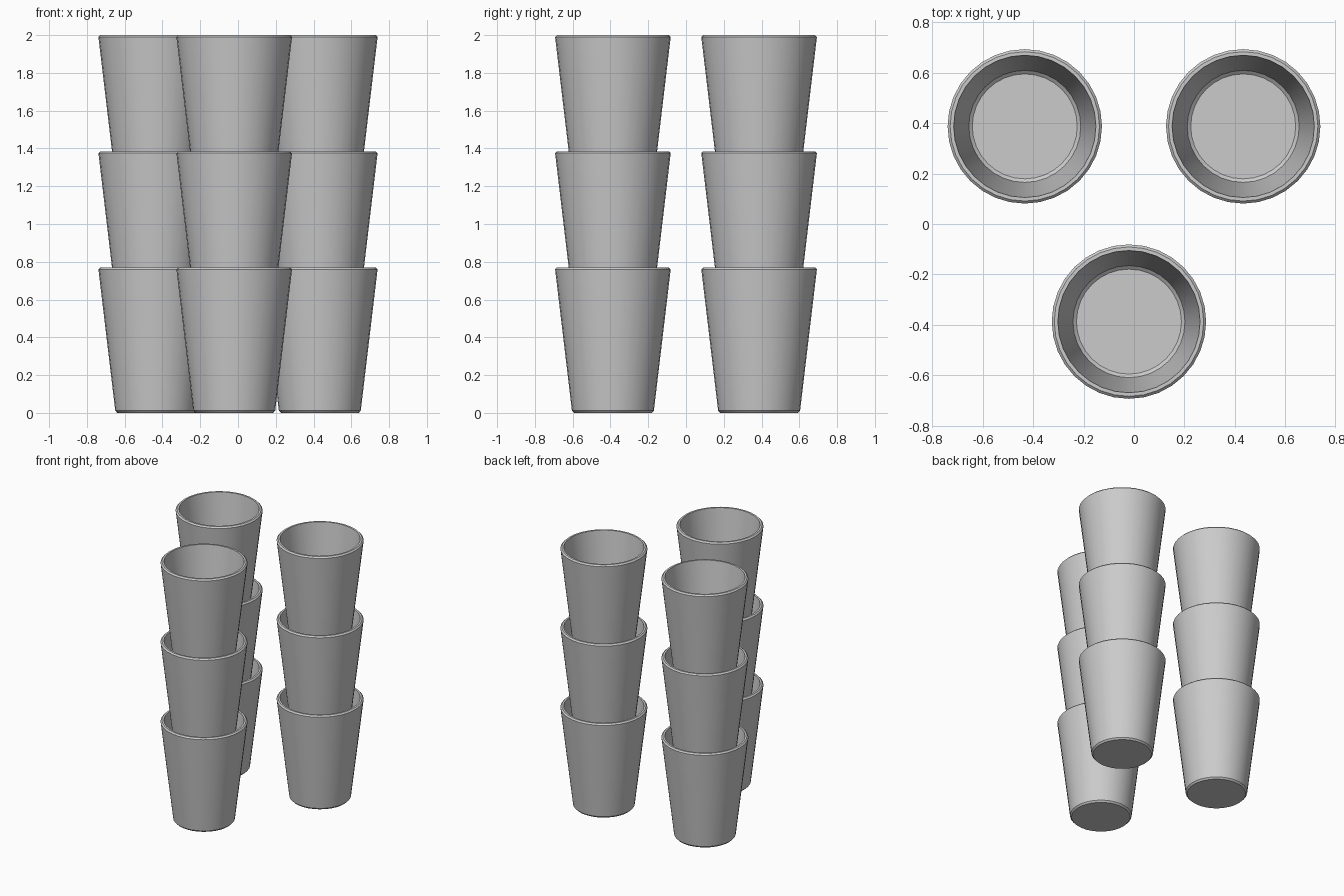
import bpy, bmesh, math

if "Cube" in bpy.data.objects:
    bpy.data.objects.remove(bpy.data.objects["Cube"])

SIDES = 32
PITCH = 0.615
# Cup cross-section: (radius, height), from outer base centre to inner floor centre
PROFILE = [(0, 0), (0.206, 0), (0.217, 0.012), (0.306, 0.760), (0.296, 0.770),
           (0.282, 0.770), (0.222, 0.262), (0.208, 0.250), (0, 0.250)]


def cup_mesh():
    """Lathe the profile into one closed cup."""
    bm = bmesh.new()
    verts = [bm.verts.new((r, 0, z)) for r, z in PROFILE]
    edges = [bm.edges.new(pair) for pair in zip(verts, verts[1:])]
    bmesh.ops.spin(bm, geom=verts + edges, cent=(0, 0, 0), axis=(0, 0, 1),
                   angle=math.tau, steps=SIDES, use_duplicate=False)
    bmesh.ops.remove_doubles(bm, verts=bm.verts, dist=1e-5)
    bmesh.ops.recalc_face_normals(bm, faces=bm.faces)
    mesh = bpy.data.meshes.new("cup")
    bm.to_mesh(mesh)
    bm.free()
    return mesh


# Three stacks of three nested cups
mesh = cup_mesh()
stacks = {"left": (-0.433, 0.387), "right": (0.433, 0.387), "front": (-0.02, -0.387)}
for name, (x, y) in stacks.items():
    for level in range(3):
        cup = bpy.data.objects.new(f"cup_{name}_{level + 1}", mesh)
        cup.location = (x, y, level * PITCH)
        bpy.context.collection.objects.link(cup)
        cup.select_set(True)
        bpy.context.view_layer.objects.active = cup

bpy.ops.object.shade_smooth_by_angle(angle=math.radians(30))
